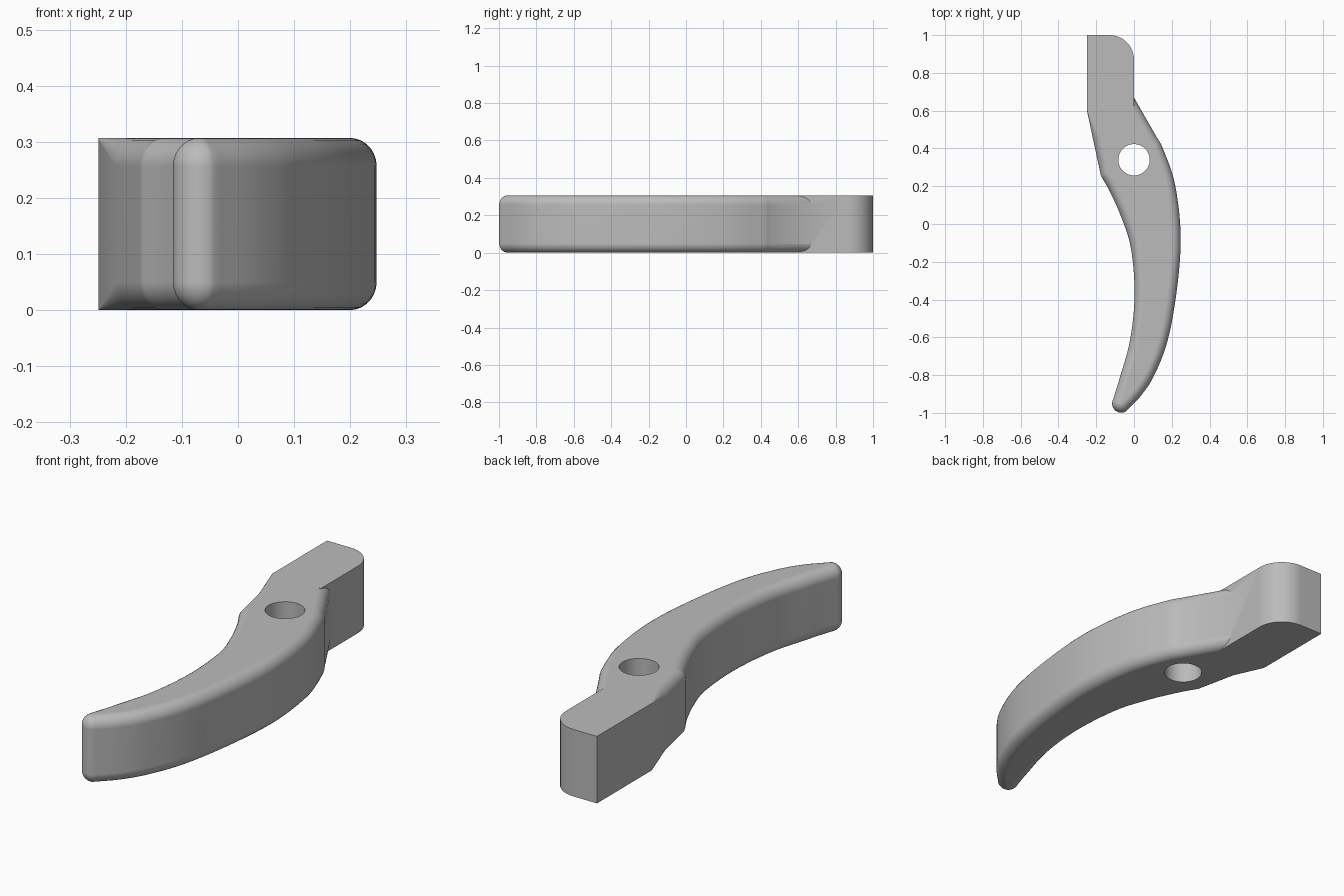
import bpy, bmesh, math
from mathutils import Vector

if "Cube" in bpy.data.objects:
    bpy.data.objects.remove(bpy.data.objects["Cube"])

H = 0.307        # thickness
R = 0.05         # edge rounding of the lever arm
STEPS = 7        # rings in each rounded edge

grey = bpy.data.materials.new("plain grey")
grey.diffuse_color = (0.5, 0.5, 0.5, 1)
grey.use_nodes = True
grey.node_tree.nodes["Principled BSDF"].inputs["Base Color"].default_value = grey.diffuse_color


def spline(pts, n=7):
    """Smooth curve through the points."""
    p = [Vector(q) for q in pts]
    p = [2 * p[0] - p[1]] + p + [2 * p[-1] - p[-2]]
    out = []
    for a, b, c, d in zip(p, p[1:], p[2:], p[3:]):
        for i in range(n):
            t = i / n
            out.append(0.5 * (2 * b + (c - a) * t + (2 * a - 5 * b + 4 * c - d) * t * t
                              + (3 * b - a - 3 * c + d) * t ** 3))
    return out + [p[-2]]


def arc(cx, cy, r, a0, a1, n):
    return [Vector((cx + r * math.cos(math.radians(a0 + (a1 - a0) * i / n)),
                    cy + r * math.sin(math.radians(a0 + (a1 - a0) * i / n)))) for i in range(n + 1)]


def loft(name, rings):
    """Solid through stacked rings of equal length."""
    bm = bmesh.new()
    loops = [[bm.verts.new(v) for v in ring] for ring in rings]
    for lo, hi in zip(loops, loops[1:]):
        for i in range(len(lo)):
            j = (i + 1) % len(lo)
            bm.faces.new((lo[i], lo[j], hi[j], hi[i]))
    bm.faces.new(loops[0][::-1])
    bm.faces.new(loops[-1])
    me = bpy.data.meshes.new(name)
    bm.to_mesh(me)
    bm.free()
    me.materials.append(grey)
    ob = bpy.data.objects.new(name, me)
    bpy.context.collection.objects.link(ob)
    return ob


def prism(name, pts, z0, z1):
    return loft(name, [[(p[0], p[1], z) for p in pts] for z in (z0, z1)])


# lever arm outline: straight shoulder, inner curve, tip, outer curve
inner = spline([(-0.175, 0.255), (-0.127, 0.17), (-0.065, 0.03), (-0.016, -0.13),
                (0.003, -0.37), (-0.02, -0.61), (-0.074, -0.81), (-0.113, -0.937)])
tip = arc(-0.067, -0.95, 0.049, 164, 300, 12)
outer = spline([tip[-1], (0.04, -0.905), (0.11, -0.795), (0.18, -0.61), (0.228, -0.34),
                (0.247, -0.06), (0.217, 0.21), (0.155, 0.395), (0.12, 0.46)])
outline = ([Vector((-0.235, 0.68)), Vector((-0.249, 0.6)), Vector((-0.217, 0.45))]
           + inner[:-1] + tip + outer[1:] + [Vector((0.0, 0.67)), Vector((-0.03, 0.72))])
radius = [0.002, 0.002] + [R] * (len(outline) - 2)

# inward direction at each outline point
inward = []
for i, p in enumerate(outline):
    a = (p - outline[i - 1]).normalized()
    b = (outline[(i + 1) % len(outline)] - p).normalized()
    na, nb = Vector((-a.y, a.x)), Vector((-b.y, b.x))
    m = (na + nb).normalized()
    inward.append(m / max(m.dot(na), 0.5))


def ring(t, top):
    """Outline pulled in along the rounding; t = 0 at the cap, 1 at the wall."""
    ang = t * math.pi / 2
    out = []
    for p, d, r in zip(outline, inward, radius):
        q = p + d * min(r, R) * 0.96 * (1 - math.sin(ang))
        z = r * (1 - math.cos(ang))
        out.append((q.x, q.y, H - z if top else z))
    return out


ts = [i / STEPS for i in range(STEPS + 1)]
lever = loft("lever", [ring(t, False) for t in ts] + [ring(t, True) for t in reversed(ts)])

# square-edged tail block with one rounded corner
tail = prism("tail_block", [(-0.249, 1), (-0.249, 0.6), (-0.2, 0.58), (0, 0.6)]
             + arc(-0.13, 0.87, 0.13, 0, 90, 16), 0, H)

# pivot hole
hole = prism("pivot_hole_cutter", arc(0, 0.34, 0.083, 0, 352.5, 47), -0.1, H + 0.1)

bpy.context.view_layer.objects.active = lever
lever.select_set(True)
for other, op in ((tail, 'UNION'), (hole, 'DIFFERENCE')):
    mod = lever.modifiers.new(op.title(), 'BOOLEAN')
    mod.operation, mod.object, mod.solver = op, other, 'EXACT'
    bpy.ops.object.modifier_apply(modifier=mod.name)
    bpy.data.objects.remove(other)

bpy.ops.object.shade_smooth_by_angle(angle=math.radians(30))
normals = lever.modifiers.new("Flat caps", 'WEIGHTED_NORMAL')
normals.keep_sharp = True
